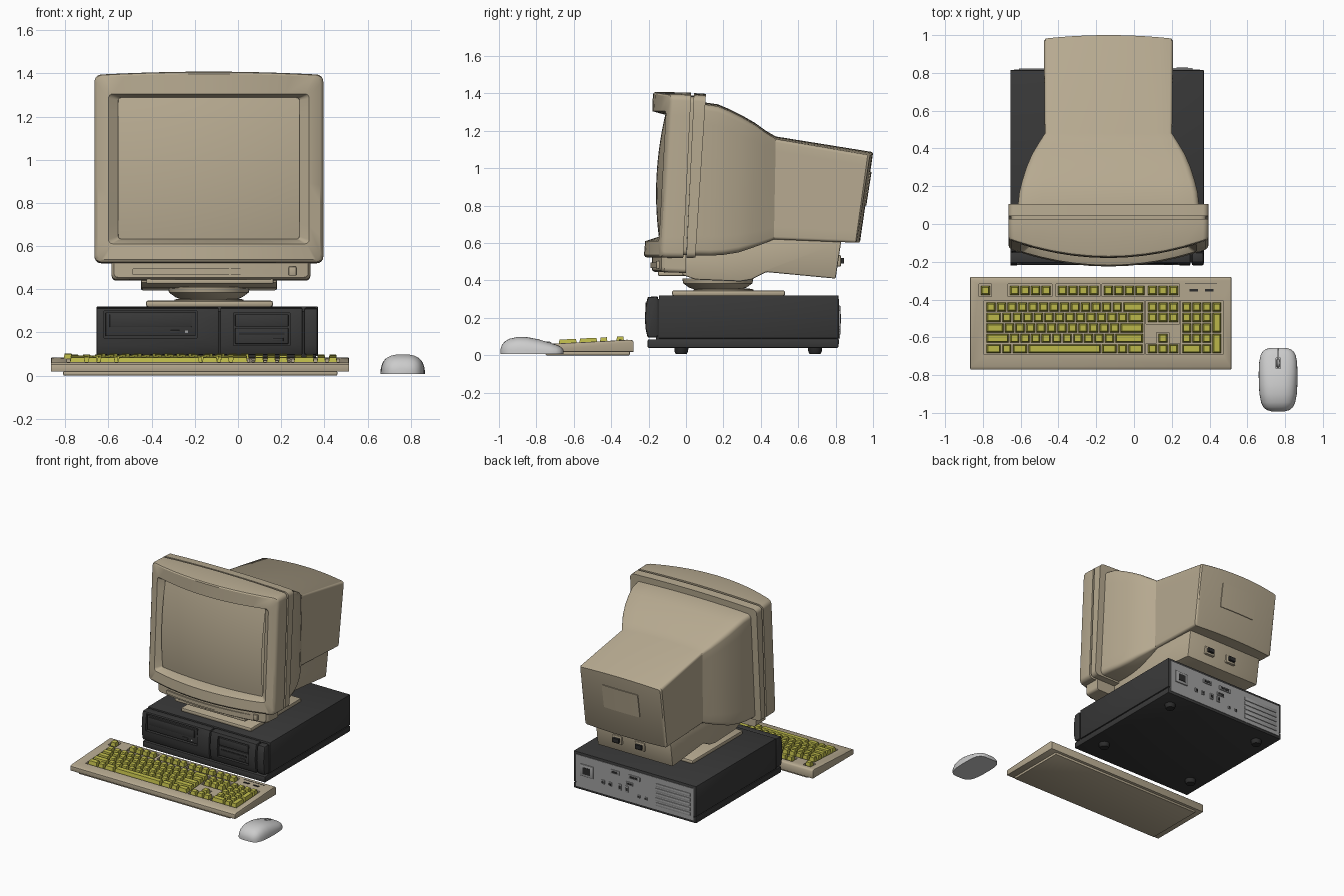
import bpy, bmesh, math
from mathutils import Vector

if "Cube" in bpy.data.objects:
    bpy.data.objects.remove(bpy.data.objects["Cube"])

CX = -0.135  # monitor centre line


def mat(name, *c):
    m = bpy.data.materials.new(name)
    m.diffuse_color = (*c, 1)
    m.use_nodes = True
    m.node_tree.nodes["Principled BSDF"].inputs["Base Color"].default_value = m.diffuse_color
    return m


TAN, DARK = mat("tan_plastic", .47, .40, .28), mat("dark_metal", .04, .04, .04)
BLACK, KEY = mat("black_plastic", .025, .025, .025), mat("olive_keys", .52, .50, .07)
STEEL = mat("rear_steel", .35, .35, .35)


def mesh(name, verts, faces, m=None, bevel=0, seg=2):
    bm = bmesh.new()
    vs = [bm.verts.new(v) for v in verts]
    for f in faces:
        bm.faces.new([vs[i] for i in dict.fromkeys(f)])
    bmesh.ops.recalc_face_normals(bm, faces=bm.faces)
    if bevel:
        es = [e for e in bm.edges if e.calc_face_angle(0) > .5]
        bmesh.ops.bevel(bm, geom=es, offset=bevel, segments=seg, affect='EDGES', profile=.5)
    me = bpy.data.meshes.new(name)
    bm.to_mesh(me)
    bm.free()
    ob = bpy.data.objects.new(name, me)
    bpy.context.collection.objects.link(ob)
    if m:
        me.materials.append(m)
    return ob


def prism(name, prof, x0, x1, m=None, bevel=0):
    """Side profile in (y, z) extruded along x."""
    n = len(prof)
    v = [(x, y, z) for x in (x0, x1) for y, z in prof]
    f = [(i, (i + 1) % n, n + (i + 1) % n, n + i) for i in range(n)]
    return mesh(name, v, f + [range(n), range(n, 2 * n)], m, bevel)


def box(name, x0, x1, y0, y1, z0, z1, m=None, bevel=0):
    return prism(name, [(y0, z0), (y1, z0), (y1, z1), (y0, z1)], x0, x1, m, bevel)


def lathe(name, prof, x, y, m=None, n=40):
    v = [(x + r * math.cos(a), y + r * math.sin(a), z) for r, z in prof
         for a in [math.tau * i / n for i in range(n)]]
    k = len(prof)
    f = [(j * n + i, j * n + (i + 1) % n, (j + 1) * n + (i + 1) % n, (j + 1) * n + i)
         for j in range(k - 1) for i in range(n)]
    return mesh(name, v, f + [range(n), range((k - 1) * n, k * n)], m)


def cut(ob, *boxes):
    for b in boxes:
        c = box("cutter", *b)
        c.hide_render = True
        md = ob.modifiers.new("cut", 'BOOLEAN')
        md.operation, md.object = 'DIFFERENCE', c
        bpy.context.view_layer.objects.active = ob
        bpy.ops.object.modifier_apply(modifier="cut")
        bpy.data.objects.remove(c)


def loop(hw, bot, top, r=.03, bulge=0, dome=0, cx=CX):
    """56-point rounded rectangle between (y, z) bottom and top, bowed in plan."""
    bot, top = Vector(bot), Vector(top)
    h = (top - bot).length
    arcs = []
    for k, (a, b) in enumerate([(hw - r, r), (hw - r, h - r), (r - hw, h - r), (r - hw, r)]):
        t0 = math.pi / 2 * (k - 1)
        arcs.append([Vector((a + r * math.cos(t0 + math.pi / 8 * i),
                             b + r * math.sin(t0 + math.pi / 8 * i))) for i in range(5)])
    pts = []
    for k in range(4):
        s, e = arcs[k][-1], arcs[(k + 1) % 4][0]
        pts += arcs[k] + [s.lerp(e, i / 10) for i in range(1, 10)]
    out = []
    for a, b in pts:
        p = bot.lerp(top, b / h)
        out.append((cx + a, p.x - bulge * (1 - (a / .53) ** 2),
                    p.y + dome * (1 - (a / hw) ** 2) * b / h))
    return out


def loft(name, loops, m=None, caps=(True, True)):
    n = 56
    v = [p for l in loops for p in l]
    f = [(j * n + i, j * n + (i + 1) % n, (j + 1) * n + (i + 1) % n, (j + 1) * n + i)
         for j in range(len(loops) - 1) for i in range(n)]
    for use, o in zip(caps, (0, (len(loops) - 1) * n)):
        if use:
            f += [tuple(o + k % n for k in (i, i + 1, 17 - i, 18 - i)) for i in range(9, 37)]
    return mesh(name, v, f, m)


# Monitor bezel with bowed front and screen opening
loft("monitor_bezel", [
    loop(.53, (-.015, .52), (.027, 1.39), .03, 0, .015),
    loop(.53, (-.11, .522), (-.065, 1.393), .03, .095, .015),
    loop(.526, (-.123, .526), (-.076, 1.39), .03, .095, .015),
    loop(.516, (-.13, .537), (-.082, 1.382), .03, .095, .015),
    loop(.465, (-.123, .61), (-.085, 1.305), .02, .095),
    loop(.42, (-.09, .633), (-.055, 1.287), .012, .06),
    loop(.415, (-.075, .633), (-.04, 1.287), .012, .06)], TAN, (True, False))
# Curved screen glass
N = 20
glass = []
for j in range(N + 1):
    for i in range(N + 1):
        a, t = -.42 + .84 * i / N, j / N
        glass.append((CX + a, -.085 + .035 * t - .06 * (1 - (a / .53) ** 2)
                      - .03 * (1 - (2 * t - 1) ** 2), .63 + .66 * t))
mesh("screen_glass", glass, [(j * (N + 1) + i, j * (N + 1) + i + 1, (j + 1) * (N + 1) + i + 1,
                              (j + 1) * (N + 1) + i) for j in range(N) for i in range(N)], TAN)
# Rear ring behind the seam
loft("monitor_ring", [
    loop(.517, (-.02, .535), (.02, 1.378), .03, 0, .012),
    loop(.517, (.002, .535), (.042, 1.378), .03, 0, .012),
    loop(.53, (.002, .52), (.042, 1.39), .03, 0, .012),
    loop(.53, (.05, .522), (.106, 1.386), .03, 0, .012)], TAN)
# Tube housing: convex funnel, then a tapering box with bowed back
loft("tube_housing", [
    loop(.48, (.045, .535), (.10, 1.34), .03, 0, .012),
    loop(.472, (.13, .533), (.17, 1.33), .03, 0, .012),
    loop(.457, (.2, .537), (.23, 1.305), .03, 0, .012),
    loop(.435, (.28, .55), (.3, 1.27), .03, 0, .012),
    loop(.405, (.35, .573), (.37, 1.23), .025, 0, .012),
    loop(.372, (.41, .595), (.425, 1.19), .02, 0, .012),
    loop(.337, (.47, .62), (.48, 1.155), .015, 0, .015),
    loop(.342, (.88, .602), (.945, 1.07), .015, -.045, .018),
    loop(.334, (.886, .61), (.955, 1.063), .015, -.045, .018)], TAN)
loft("rear_label_plate", [loop(.15, (.905, .8), (.93, .98), .008, -.047),
                          loop(.15, (.917, .8), (.945, .98), .008, -.047)], TAN)
# Lower chassis and rear sockets
prism("lower_chassis", [(-.02, .54), (-.02, .43), (.05, .405), (.29, .395), (.35, .405), (.43, .445),
                        (.8, .41), (.83, .61), (.4, .64), (.06, .57)], CX - .315, CX + .315, TAN, .008)
for i, x in enumerate((0, -.19)):
    box(f"monitor_socket_{i}", x - .04, x + .04, .79, .828, .475, .535, TAN, .004)
    box(f"monitor_socket_core_{i}", x - .025, x + .025, .8, .845, .49, .52, BLACK)
# Control strip under the bezel
loft("control_strip", [loop(.46, (0, .44), (0, .54), .02, 0, 0, -.125),
                       loop(.46, (-.1, .445), (-.1, .54), .02, .065, 0, -.125),
                       loop(.45, (-.112, .455), (-.112, .535), .02, .07, 0, -.125)], TAN)
loft("control_door", [loop(.35, (-.1, .468), (-.1, .495), .005, .073, 0, -.14),
                      loop(.35, (-.117, .468), (-.117, .495), .005, .073, 0, -.14)], TAN)
box("monitor_power_button", .235, .27, -.16, -.135, .463, .505, TAN, .004)
box("control_lip", CX - .29, CX + .3, -.15, 0, .425, .448, TAN, .006)
# Swivel stand
lathe("swivel_bowl", [(.115, .335), (.12, .35), (.155, .363), (.185, .385), (.19, .41)], CX, .17, TAN)
lathe("swivel_collar", [(.16, .34), (.16, .352), (.13, .358)], CX, .2, TAN)
box("stand_plate", CX - .292, CX + .297, -.075, .53, .318, .347, TAN, .01)

# Computer case shell, base tray, core and feet
X0, X1 = -.655, .37
box("case_shell", X0, X1, -.145, .815, .09, .32, DARK, .004)
box("case_core", X0 + .008, X1 - .008, -.16, .81, .06, .30, BLACK)
box("case_base", X0, X1, -.205, .815, .04, .085, DARK, .006)
for i, (x, y) in enumerate((x, y) for x in (X0 + .12, X1 - .12) for y in (-.025, .69)):
    lathe(f"case_foot_{i}", [(.03, .008), (.036, .02), (.038, .042)], x, y, BLACK, 20)
# Front bezel in three sections with drive recesses
front = [(-.15, .095), (-.205, .095), (-.216, .14), (-.22, .2), (-.216, .26), (-.205, .312), (-.15, .315)]
left = prism("front_bezel_left", front, X0, -.09, DARK, .005)
cut(left, (-.62, -.19, -.3, -.195, .175, .30))
mid = prism("front_bezel_right", front, -.082, .298, DARK, .005)
cut(mid, (-.02, .24, -.3, -.195, .14, .29))
prism("front_bezel_end", front, .305, X1, DARK, .012)
box("optical_drive", -.613, -.197, -.21, -.17, .182, .293, DARK, .003)
box("optical_tray", -.595, -.215, -.216, -.2, .225, .283, DARK, .003)
box("optical_button", -.315, -.27, -.216, -.2, .195, .21, DARK, .002)
box("optical_light", -.245, -.232, -.214, -.2, .198, .208, STEEL)
box("floppy_drive", -.013, .233, -.208, -.17, .147, .22, DARK, .003)
box("blank_bay", -.013, .233, -.212, -.17, .227, .283, DARK, .003)
box("floppy_slot", .005, .215, -.212, -.2, .188, .2, BLACK)
box("floppy_button", .16, .21, -.215, -.2, .16, .175, DARK, .002)
# Rear panel with power socket, ports and expansion slots
box("rear_panel", X0 + .02, X1 - .02, .8, .818, .06, .30, STEEL)
box("power_socket", .2, .31, .81, .826, .15, .24, STEEL, .004)
box("power_socket_core", .225, .285, .81, .829, .17, .22, BLACK)
for i, (x, z, w, h) in enumerate([(.02, .25, .07, .03), (-.14, .25, .1, .03), (-.1, .195, .06, .025),
                                  (.12, .15, .025, .03), (.06, .15, .025, .03), (-.02, .15, .025, .045),
                                  (-.08, .15, .025, .045), (-.18, .12, .02, .02), (-.24, .12, .02, .02)]):
    box(f"rear_port_{i}", x - w / 2, x + w / 2, .81, .825, z - h / 2, z + h / 2, STEEL, .002)
    box(f"rear_port_core_{i}", x - w / 3, x + w / 3, .81, .827, z - h / 4, z + h / 4, BLACK)
for i in range(5):
    z = .09 + .036 * i
    box(f"slot_cover_{i}", -.61, -.32, .81, .823, z, z + .024, STEEL, .002)

# Keyboard body with key wells
KX, KY, U = -.785, -.44, .0557
surf = lambda y: .06 + .025 * (y + .77) / .49
body = prism("keyboard_body", [(-.77, .018), (-.77, .052), (-.755, .06), (-.3, .083),
                               (-.285, .08), (-.28, .07), (-.28, .018)], -.867, .515, TAN, .004)
groups = [(-.815, 1), (-.66, 4), (-.407, 4), (-.164, 4), (.07, 3)]  # function row
wells = [(x - .006, x + n * U + .004, -.385, -.318) for x, n in groups]
wells += [(-.793, .054, -.692, -.405), (.064, .242, -.53, -.405), (.12, .185, -.638, -.575),
          (.064, .242, -.692, -.632), (.247, .47, -.692, -.405)]
cut(body, *[(*w, .048, .2) for w in wells])
box("keyboard_base", -.81, .46, -.75, -.3, 0, .02, TAN, .005)
# Keycaps as tapered blocks in one mesh: (x, y centre, width, depth)
rows = [[1] * 13 + [2], [1.5] + [1] * 12 + [1.5], [1.75] + [1] * 11 + [2.25],
        [2.25] + [1] * 10 + [2.75], [1.5, 1, 1.5, 7, 1.5, 1, 1.5]]
keys = [(x + i * U, -.352, U, U) for x, n in groups for i in range(n)]
for r, row in enumerate(rows):
    x = KX
    for w in row:
        keys.append((x, KY - r * .055, w * U, .055))
        x += w * U
keys += [(.07 + i * U, KY - r * .055, U, .055) for r in (0, 1, 4) for i in range(3)]
keys.append((.07 + U, KY - 3 * .055, U, .055))
P = .0535
keys += [(.252 + i * P, KY - r * .055, P, .055) for r in range(4) for i in range(3)]
keys += [(.252, KY - .22, 2 * P, .055), (.252 + 2 * P, KY - .22, P, .055), (.252 + 3 * P, KY, P, .055),
         (.252 + 3 * P, KY - .0825, P, .11), (.252 + 3 * P, KY - .1925, P, .11)]
kv, kf = [], []
for x, y, w, d in keys:
    o = len(kv)
    for ins, top in ((.004, False), (.011, True)):
        for a, b in ((0, -1), (1, -1), (1, 1), (0, 1)):
            py = y + b * (d / 2 - ins)
            kv.append((x + (w - ins if a else ins), py, surf(py) + .019 if top else .047))
    kf += [(o + i, o + (i + 1) % 4, o + 4 + (i + 1) % 4, o + 4 + i) for i in range(4)]
    kf += [range(o, o + 4), range(o + 4, o + 8)]
mesh("keycaps", kv, kf, KEY)
for i, x in enumerate((.32, .40)):
    box(f"keyboard_light_{i}", x - .025, x + .02, -.358, -.345, .07, .084, BLACK)
box("keyboard_light_strip", .27, .44, -.318, -.314, .07, .0835, BLACK)

# Mouse: dome sections swept front to back: (y, half width, height)
MX, n = .763, 24
secs = [(-.992, .035, .025), (-.985, .06, .045), (-.97, .078, .065), (-.945, .09, .08), (-.9, .099, .09),
        (-.85, .102, .089), (-.79, .103, .078), (-.73, .1, .06), (-.695, .093, .049), (-.675, .082, .041),
        (-.663, .066, .032), (-.656, .045, .022)]
mv = []
for y, w, h in secs:
    for i in range(n + 1):
        c, s = math.cos(math.pi * i / n), math.sin(math.pi * i / n)
        mv.append((MX + w * math.copysign(abs(c) ** .7, c), y, .008 + h * max(s, 0) ** .75))
k = n + 1
mf = [(j * k + i, j * k + (i + 1) % k, (j + 1) * k + (i + 1) % k, (j + 1) * k + i)
      for j in range(len(secs) - 1) for i in range(k)]
shell = mesh("mouse_shell", mv, mf + [range(k), range((len(secs) - 1) * k, len(secs) * k)])
cut(shell, (MX - .012, MX + .012, -.765, -.71, .04, .2), (MX - .0015, MX + .0015, -.72, -.6, .03, .2))
wheel = lathe("mouse_wheel", [(.018, -.008), (.023, -.004), (.023, .004), (.018, .008)], 0, 0, None, 24)
wheel.rotation_euler = (0, math.pi / 2, 0)
wheel.location = (MX, -.737, .052)

# Smooth shading with crisp edges
bpy.ops.object.select_all(action='SELECT')
bpy.context.view_layer.objects.active = body
bpy.ops.object.shade_smooth_by_angle(angle=math.radians(30))
